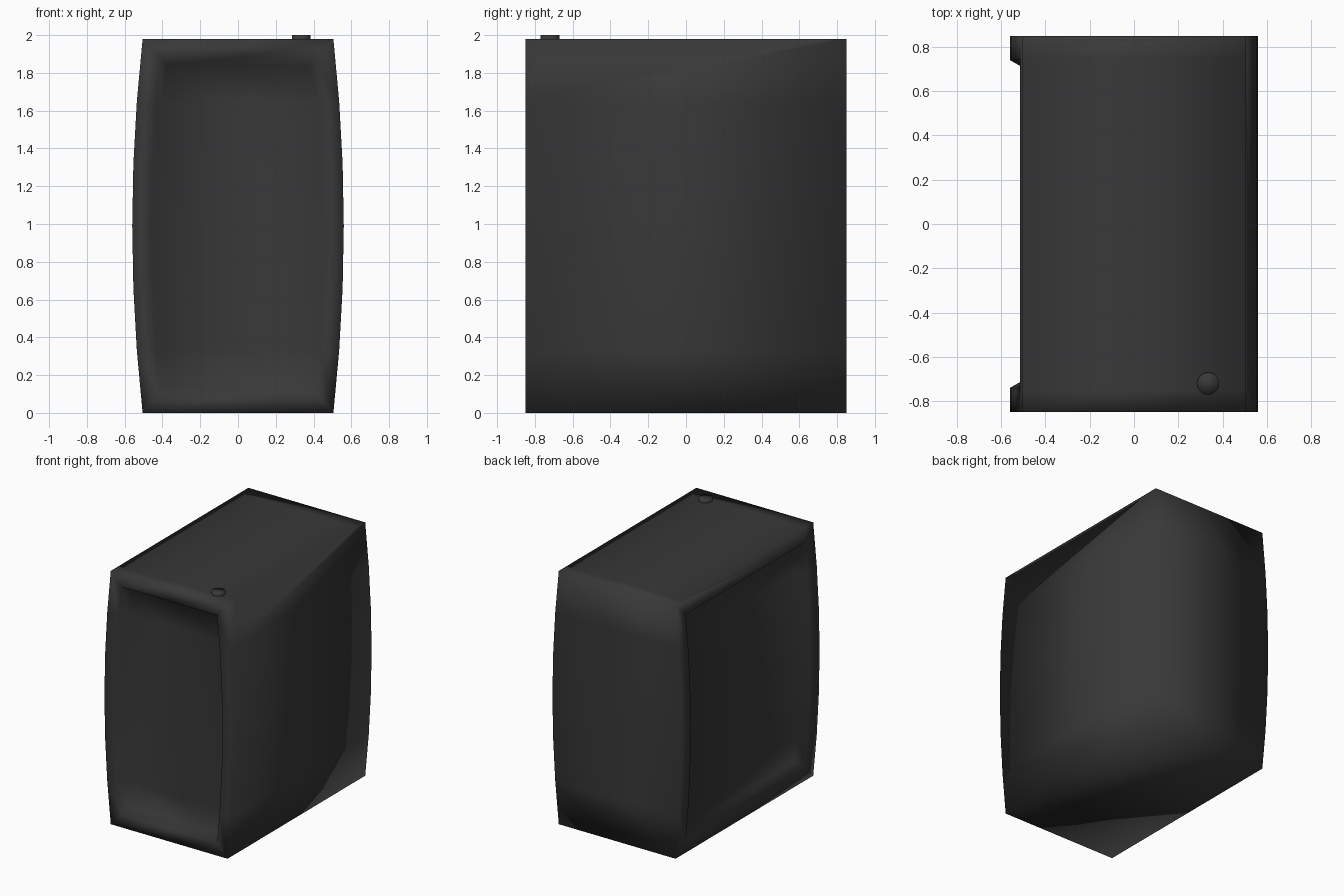
import bpy
import bmesh
from mathutils import Vector

HALF_X, HALF_Y, HEIGHT = 0.505, 0.85, 1.98
BULGE = 0.055

if "Cube" in bpy.data.objects:
    bpy.data.objects.remove(bpy.data.objects["Cube"])

# Single dark plastic colour
plastic = bpy.data.materials.new("charcoal plastic")
plastic.use_nodes = True
colour = (0.04, 0.04, 0.04, 1)
plastic.diffuse_color = colour
plastic.node_tree.nodes["Principled BSDF"].inputs["Base Color"].default_value = colour


def finish(bm, name):
    for face in bm.faces:
        face.smooth = True
    mesh = bpy.data.meshes.new(name)
    bm.to_mesh(mesh)
    bm.free()
    mesh.materials.append(plastic)
    obj = bpy.data.objects.new(name, mesh)
    bpy.context.collection.objects.link(obj)
    return obj


def cut(bm, faces, axis, value):
    """Cut the given faces with a plane across one axis."""
    normal = Vector((0, 0, 0))
    normal[axis] = 1
    geom = set(faces)
    for face in faces:
        geom.update(face.edges)
        geom.update(face.verts)
    bmesh.ops.bisect_plane(bm, geom=list(geom), plane_co=normal * value,
                           plane_no=normal)


def facing(bm, direction):
    bm.normal_update()
    return [f for f in bm.faces if f.normal.dot(Vector(direction)) > 0.9]


def recess(bm, direction, frame):
    """Leave a flat frame and sink the panel inside it with sloped edges."""
    panel = facing(bm, direction)
    bmesh.ops.inset_region(bm, faces=panel, thickness=frame,
                           use_even_offset=True, use_boundary=True)
    bm.normal_update()
    bmesh.ops.inset_region(bm, faces=panel, thickness=0.04, depth=-0.07,
                           use_even_offset=True, use_boundary=True)


# Case body: a box whose two sides bow outwards
bm = bmesh.new()
bmesh.ops.create_cube(bm, size=1)
for v in bm.verts:
    v.co = Vector((v.co.x * 2 * HALF_X, v.co.y * 2 * HALF_Y,
                   (v.co.z + 0.5) * HEIGHT))
for i in range(1, 6):
    cut(bm, bm.faces[:], 2, HEIGHT * i / 6)
cut(bm, bm.faces[:], 0, 0)
for v in bm.verts:
    t = v.co.z / HEIGHT * 2 - 1
    v.co.x *= 1 + BULGE / HALF_X * (1 - t * t)

# Sunken panels on the front and on one side
recess(bm, (0, -1, 0), 0.1)
recess(bm, (-1, 0, 0), 0.11)

# Narrow bands along the front and back of the lid
for y in (-0.75, 0.75):
    cut(bm, [f for f in facing(bm, (0, 0, 1))
             if f.calc_center_median().z > HEIGHT - 0.01], 1, y)
bmesh.ops.recalc_face_normals(bm, faces=bm.faces[:])
finish(bm, "case_body")

# Power button on the lid
bm = bmesh.new()
bmesh.ops.create_cone(bm, cap_ends=True, segments=32, radius1=0.05,
                      radius2=0.05, depth=0.04)
bmesh.ops.translate(bm, verts=bm.verts[:], vec=(0.335, -0.72, HEIGHT))
finish(bm, "power_button")
